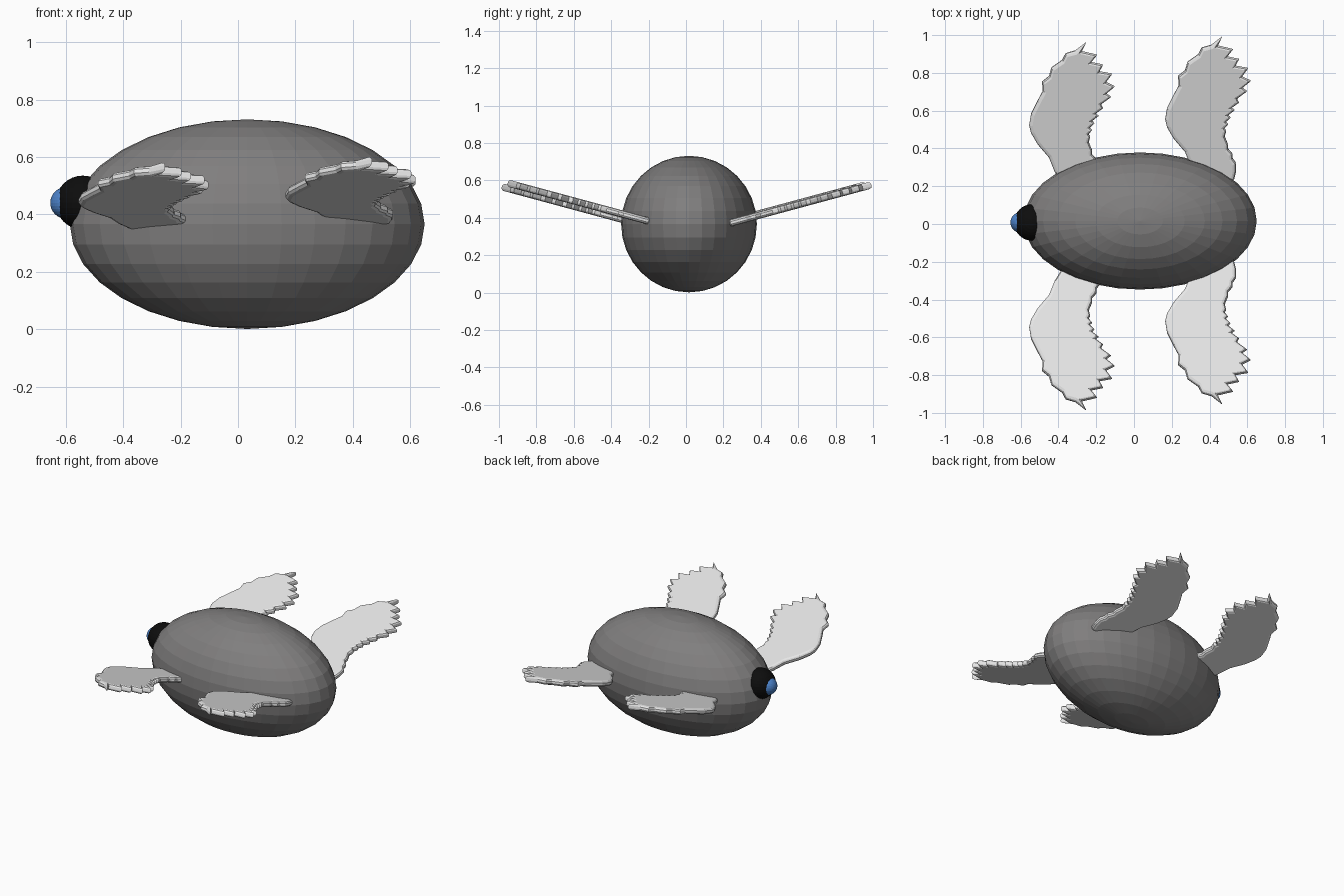
import bpy, bmesh, math
from mathutils import Vector

if "Cube" in bpy.data.objects:
    bpy.data.objects.remove(bpy.data.objects["Cube"])


def material(name, rgb):
    m = bpy.data.materials.new(name)
    m.diffuse_color = (*rgb, 1)
    m.use_nodes = True
    m.node_tree.nodes["Principled BSDF"].inputs["Base Color"].default_value = m.diffuse_color
    return m


GREY = material("dark grey", (0.215, 0.21, 0.21))
BLACK = material("black", (0.004, 0.004, 0.004))
BLUE = material("blue", (0.07, 0.22, 0.58))
WHITE = material("off white", (0.8, 0.8, 0.8))


def ellipsoid(name, centre, radii, mat):
    bpy.ops.mesh.primitive_uv_sphere_add(segments=32, ring_count=16, radius=1, location=centre)
    o = bpy.context.object
    o.name = name
    o.scale = radii
    bpy.ops.object.transform_apply(location=False, rotation=False, scale=True)
    o.data.materials.append(mat)


# Body and eye
ellipsoid("body", (0.032, 0.016, 0.366), (0.618, 0.363, 0.365), GREY)
ellipsoid("eye", (-0.541, 0.008, 0.441), (0.094, 0.096, 0.094), BLACK)
ellipsoid("iris", (-0.599, 0.008, 0.440), (0.055, 0.055, 0.055), BLUE)

# Wing outline seen from above: leading edge, feather tips, root
lead = [(-.36, .2), (-.42, .295), (-.45, .37), (-.51, .44), (-.545, .50), (-.555, .54),
        (-.545, .60), (-.51, .67), (-.483, .72), (-.487, .77), (-.45, .80), (-.437, .845),
        (-.38, .885), (-.362, .92), (-.31, .935)]
tips = [(-.254, .978), (-.196, .912), (-.164, .86), (-.116, .812), (-.102, .745),
        (-.122, .69), (-.165, .63), (-.188, .59), (-.21, .55), (-.222, .515), (-.232, .48)]
root = [(-.24, .45), (-.223, .41), (-.222, .385), (-.20, .36), (-.198, .335), (-.18, .31),
        (-.18, .265), (-.19, .225), (-.23, .2)]
outline = list(lead)
for i, (a, b) in enumerate(zip(tips, tips[1:])):
    depth = 1 - 0.08 * i
    outline += [a, ((a[0] + b[0]) / 2 - .052 * depth, (a[1] + b[1]) / 2 - .014 * depth)]
outline += [tips[-1]] + root
outline = [Vector(p) for p in outline]

# Inward direction at each outline point (outline runs clockwise)
inward = []
for i, p in enumerate(outline):
    d1 = (p - outline[i - 1]).normalized()
    d2 = (outline[(i + 1) % len(outline)] - p).normalized()
    n = Vector((d1.y, -d1.x)) + Vector((d2.y, -d2.x))
    inward.append(n.normalized())

TILT = math.atan(0.27)
LAYERS = [(.018, 0), (.006, .004), (0, .012), (0, .026), (.006, .034), (.018, .038)]


def wing(name, side, dx, dy, z0):
    bm = bmesh.new()
    rings = []
    for inset, h in LAYERS:
        ring = []
        for p, n in zip(outline, inward):
            q = p + n * inset
            y = q.y - h * math.sin(TILT) + dy
            z = z0 + 0.27 * q.y + h * math.cos(TILT)
            ring.append(bm.verts.new((q.x + dx, side * y, z)))
        rings.append(ring)
    count = len(outline)
    for a, b in zip(rings, rings[1:]):
        for i in range(count):
            j = (i + 1) % count
            bm.faces.new((a[i], a[j], b[j], b[i]))
    caps = [bm.faces.new(rings[0]), bm.faces.new(rings[-1])]
    bmesh.ops.recalc_face_normals(bm, faces=bm.faces)
    bmesh.ops.triangulate(bm, faces=caps, ngon_method='EAR_CLIP')
    me = bpy.data.meshes.new(name)
    bm.to_mesh(me)
    bm.free()
    me.materials.append(WHITE)
    bpy.context.collection.objects.link(bpy.data.objects.new(name, me))


# Four wings, front and rear pair
wing("front_wing_left", 1, 0, -.012, .293)
wing("front_wing_right", -1, 0, .012, .283)
wing("rear_wing_left", 1, .72, .018, .293)
wing("rear_wing_right", -1, .72, -.02, .303)
